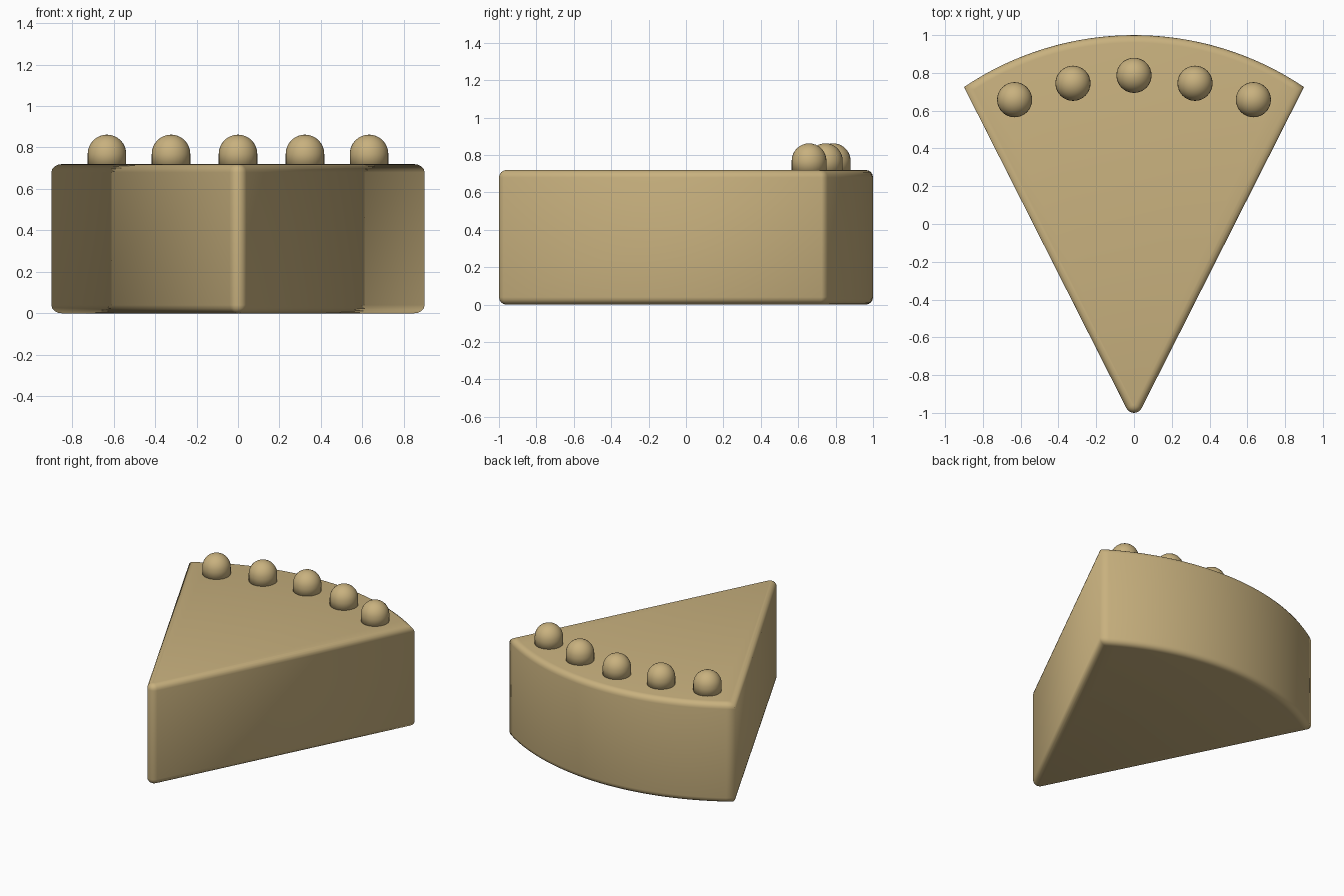
import bpy, bmesh, math

if "Cube" in bpy.data.objects:
    bpy.data.objects.remove(bpy.data.objects["Cube"])

tan_mat = bpy.data.materials.new("warm_tan")
tan_mat.diffuse_color = (0.58, 0.44, 0.21, 1)
tan_mat.use_nodes = True
tan_mat.node_tree.nodes["Principled BSDF"].inputs["Base Color"].default_value = tan_mat.diffuse_color


def finish(name, bm):
    bmesh.ops.recalc_face_normals(bm, faces=bm.faces[:])
    mesh = bpy.data.meshes.new(name)
    bm.to_mesh(mesh)
    bm.free()
    mesh.materials.append(tan_mat)
    for p in mesh.polygons:
        p.use_smooth = True
    ob = bpy.data.objects.new(name, mesh)
    bpy.context.collection.objects.link(ob)
    return ob


# Wedge outline: rounded tip at the front, shallow arc at the back
HEIGHT, TIP_R, BEVEL = 0.72, 0.045, 0.04
CORNER_X, CORNER_Y = 0.9, 0.725
sag = 1 - CORNER_Y
back_r = (CORNER_X ** 2 + sag ** 2) / (2 * sag)
back_half = math.asin(CORNER_X / back_r)
side = math.radians(26.9)
outline = []
for i in range(9):
    a = math.pi + side + (math.pi - 2 * side) * i / 8
    outline.append((TIP_R * math.cos(a), -1 + TIP_R + TIP_R * math.sin(a)))
for i in range(33):
    a = back_half * (1 - i / 16)
    outline.append((back_r * math.sin(a), 1 - back_r + back_r * math.cos(a)))

# Slice body: extruded outline with softened top and bottom rims
bm = bmesh.new()
base = bm.faces.new([bm.verts.new((x, y, 0)) for x, y in outline])
ext = bmesh.ops.extrude_face_region(bm, geom=[base], use_keep_orig=True)
for v in ext["geom"]:
    if isinstance(v, bmesh.types.BMVert):
        v.co.z = HEIGHT
rims = [e for e in bm.edges if abs(e.verts[0].co.z - e.verts[1].co.z) < 1e-5]
bmesh.ops.bevel(bm, geom=rims, offset=BEVEL, offset_type='OFFSET', segments=4,
                profile=0.5, affect='EDGES', clamp_overlap=False)
finish("slice_body", bm)


# Round-topped topping: a short post with a dome, turned around its axis
def topping(name, x, y, r=0.093, top=0.862, bottom=0.70, steps=32):
    bm = bmesh.new()
    shoulder = top - r
    profile = [(0, bottom), (r, bottom)]
    profile += [(r * math.cos(t * math.pi / 16), shoulder + r * math.sin(t * math.pi / 16))
                for t in range(8)]
    profile.append((0, top))
    verts = [bm.verts.new((px, 0, pz)) for px, pz in profile]
    edges = [bm.edges.new(pair) for pair in zip(verts, verts[1:])]
    bmesh.ops.spin(bm, geom=verts + edges, cent=(0, 0, 0), axis=(0, 0, 1),
                   angle=2 * math.pi, steps=steps, use_merge=True)
    bmesh.ops.remove_doubles(bm, verts=bm.verts[:], dist=1e-5)
    ob = finish(name, bm)
    ob.location = (x, y, 0)


# Row of five toppings following the back arc
row = [(-0.632, 0.658), (-0.323, 0.745), (0, 0.787), (0.323, 0.745), (0.632, 0.658)]
for i, (x, y) in enumerate(row):
    topping(f"topping_{i + 1}", x, y)
